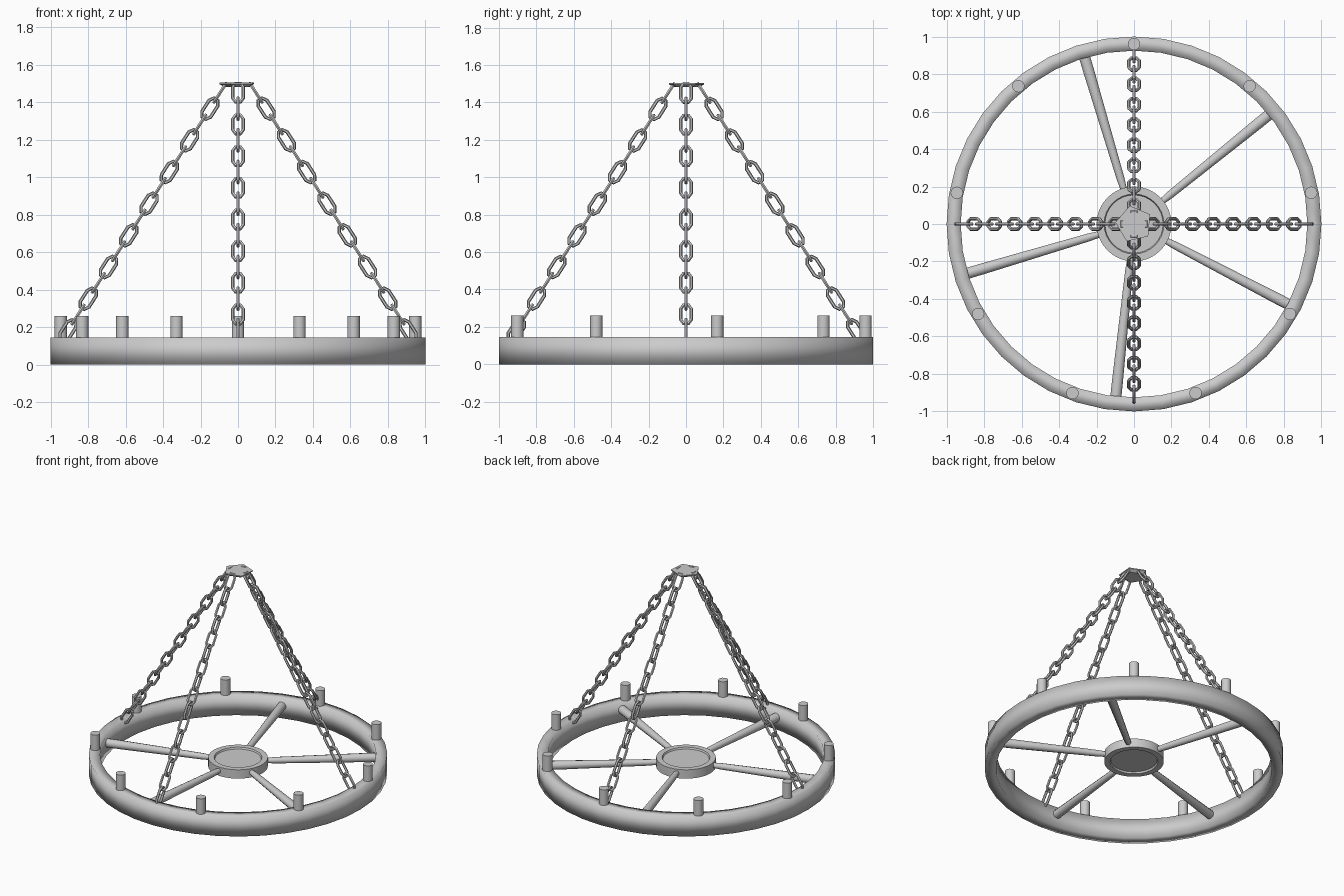
import bpy, math
from math import sin, cos, radians, pi, tau
from mathutils import Vector, Matrix

if "Cube" in bpy.data.objects:
    bpy.data.objects.remove(bpy.data.objects["Cube"])


def make(name, verts, faces, smooth=None):
    me = bpy.data.meshes.new(name)
    me.from_pydata([tuple(v) for v in verts], [], faces)
    ob = bpy.data.objects.new(name, me)
    bpy.context.collection.objects.link(ob)
    if smooth is not None:
        bpy.context.view_layer.objects.active = ob
        bpy.ops.object.select_all(action='DESELECT')
        ob.select_set(True)
        bpy.ops.object.shade_smooth_by_angle(angle=radians(smooth))
    return ob


def lathe(name, profile, n, closed=False, smooth=40):
    """Spin an (r, z) outline around z; open outlines are capped at both ends."""
    m = len(profile)
    verts = [(r * cos(tau * i / n), r * sin(tau * i / n), z)
             for i in range(n) for r, z in profile]
    faces = [(i * m + j, (i + 1) % n * m + j, (i + 1) % n * m + (j + 1) % m, i * m + (j + 1) % m)
             for i in range(n) for j in range(m if closed else m - 1)]
    if not closed:
        faces.append(tuple(i * m for i in reversed(range(n))))
        faces.append(tuple(i * m + m - 1 for i in range(n)))
    return make(name, verts, faces, smooth)


def link_geometry(center, along, side, length=0.138, width=0.074, wire=0.0095):
    """Octagonal chain link lying in the plane of along and side."""
    a, b, c = length / 2 - wire, width / 2 - wire, 0.015
    path = [(a, b - c), (a - c * 1.6, b), (-a + c * 1.6, b), (-a, b - c),
            (-a, c - b), (-a + c * 1.6, -b), (a - c * 1.6, -b), (a, c - b)]
    normal = along.cross(side)
    verts, faces, k = [], [], 6
    for i, (u, v) in enumerate(path):
        p, q = Vector(path[i - 1]), Vector(path[(i + 1) % 8])
        t = (q - p).normalized()
        out = along * t.y - side * t.x
        for j in range(k):
            w = tau * j / k
            verts.append(center + along * u + side * v
                         + (out * cos(w) + normal * sin(w)) * wire)
            n = (i + 1) % 8
            faces.append((i * k + j, i * k + (j + 1) % k, n * k + (j + 1) % k, n * k + j))
    return verts, faces


# wheel rim
lathe("wheel_rim", [(0.925, 0), (1.0, 0), (1.0, 0.145), (0.925, 0.145)], 40, closed=True, smooth=100)

# hub with a shallow recess on each face
lathe("wheel_hub", [(0.155, 0.067), (0.16, 0.055), (0.2, 0.055), (0.2, 0.12),
                    (0.16, 0.12), (0.155, 0.108)], 32)

# tapered spokes, unevenly spaced
for i, deg in enumerate((39, 106.5, 196.5, 264, 332.5)):
    spoke = lathe(f"spoke_{i + 1}", [(0.017, 0.18), (0.022, 0.25), (0.031, 0.85), (0.031, 0.935)], 10)
    spoke.matrix_world = (Matrix.Translation((0, 0, 0.09)) @ Matrix.Rotation(radians(deg), 4, 'Z')
                          @ Matrix.Rotation(pi / 2, 4, 'Y'))

# candles
for i in range(9):
    a = radians(90 + 40 * i)
    candle = lathe(f"candle_{i + 1}", [(0.033, 0.135), (0.033, 0.26)], 16)
    candle.location = (0.96 * cos(a), 0.96 * sin(a), 0)

# four chains of alternating links
for c in range(4):
    radial = Vector((round(cos(c * pi / 2)), round(sin(c * pi / 2)), 0))
    across = Vector((0, 0, 1)).cross(radial)
    step = radial * 0.0541 + Vector((0, 0, -0.0845))
    along = step.normalized()
    verts, faces = [], []
    for i in range(16):
        pos = radial * 0.096 + Vector((0, 0, 1.45)) + step * i
        side = along.cross(across) if i % 2 else across
        v, f = link_geometry(pos, along, side)
        faces += [tuple(x + len(verts) for x in q) for q in f]
        verts += v
    make(f"chain_{c + 1}", verts, faces, 40)

# pentagonal ceiling plate
plate = lathe("ceiling_plate", [(0.075, 1.482), (0.1, 1.497), (0.1, 1.504)], 5, smooth=20)
plate.rotation_euler.z = radians(31)
